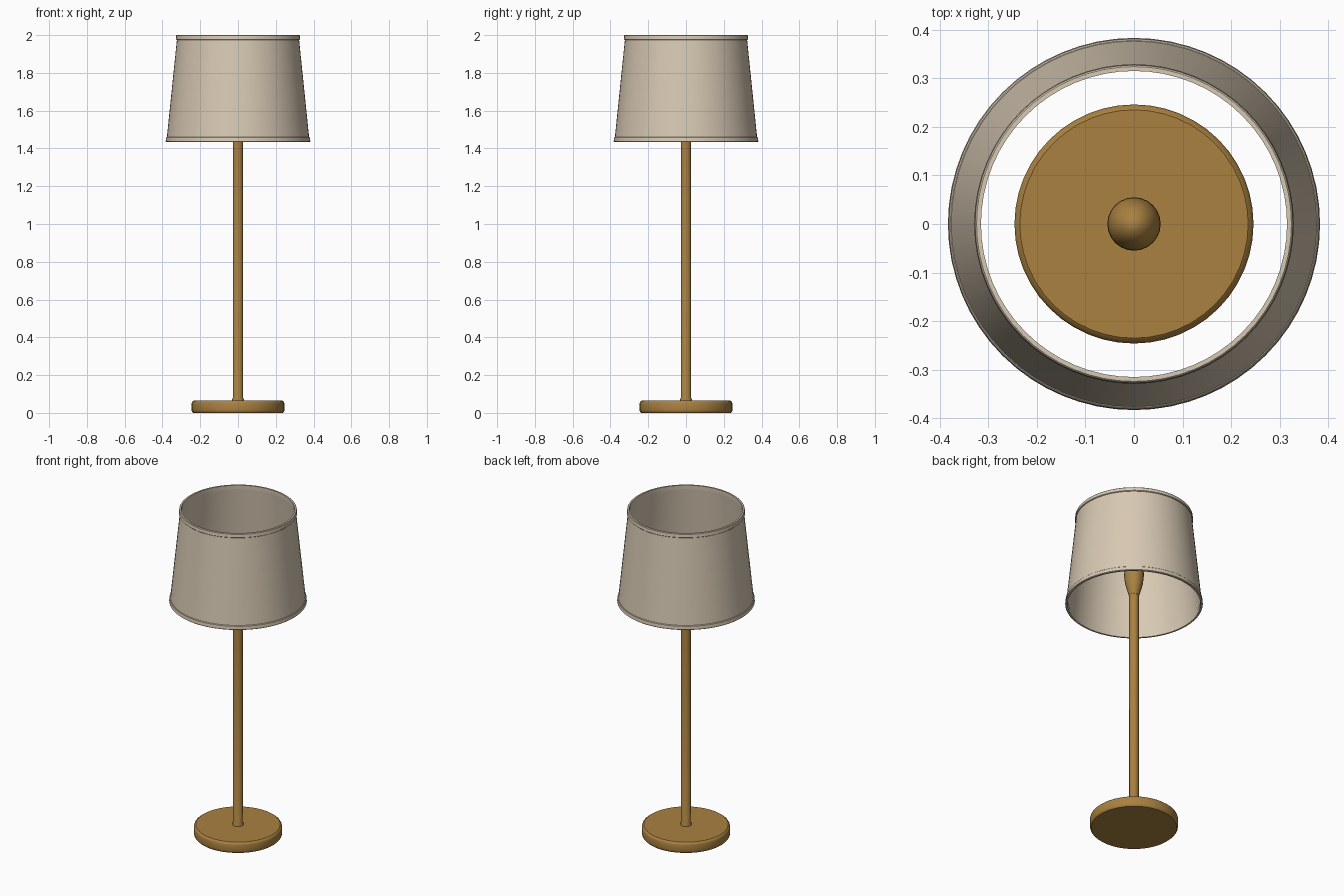
import bpy, bmesh, math

if "Cube" in bpy.data.objects:
    bpy.data.objects.remove(bpy.data.objects["Cube"])


def material(name, rgb):
    m = bpy.data.materials.new(name)
    m.diffuse_color = (*rgb, 1)
    m.use_nodes = True
    m.node_tree.nodes["Principled BSDF"].inputs["Base Color"].default_value = m.diffuse_color
    return m


def lathe(name, profile, mat, sides, closed=False):
    """Spin an (r, z) profile, listed bottom to top on the outside, about z."""
    bm = bmesh.new()
    rings = []
    for r, z in profile:
        if r == 0:
            rings.append([bm.verts.new((0, 0, z))] * sides)
        else:
            rings.append([bm.verts.new((r * math.cos(2 * math.pi * i / sides),
                                        r * math.sin(2 * math.pi * i / sides), z))
                          for i in range(sides)])
    pairs = list(zip(rings, rings[1:]))
    if closed:
        pairs.append((rings[-1], rings[0]))
    for a, b in pairs:
        for i in range(sides):
            j = (i + 1) % sides
            bm.faces.new(list(dict.fromkeys((a[i], a[j], b[j], b[i]))))
    bmesh.ops.recalc_face_normals(bm, faces=bm.faces)
    mesh = bpy.data.meshes.new(name)
    bm.to_mesh(mesh)
    bm.free()
    mesh.materials.append(mat)
    ob = bpy.data.objects.new(name, mesh)
    bpy.context.collection.objects.link(ob)
    bpy.ops.object.select_all(action='DESELECT')
    ob.select_set(True)
    bpy.context.view_layer.objects.active = ob
    bpy.ops.object.shade_smooth_by_angle(angle=math.radians(35))
    return ob


brass = material("aged_brass", (0.40, 0.22, 0.052))
linen = material("cream_linen", (0.68, 0.58, 0.45))

# Round foot with softened edges
lathe("base", [(0, 0), (0.238, 0), (0.244, 0.006), (0.246, 0.015), (0.246, 0.05),
               (0.243, 0.059), (0.235, 0.065), (0, 0.065)], brass, 48)

# Slim pole with a small collar at the foot
lathe("stem", [(0, 0.05), (0.031, 0.05), (0.031, 0.072), (0.027, 0.08),
               (0.027, 1.52), (0, 1.52)], brass, 16)

# Bulb-shaped finial inside the shade
lathe("bulb", [(0, 1.49), (0.028, 1.49), (0.040, 1.53), (0.050, 1.57), (0.055, 1.615),
               (0.054, 1.655), (0.047, 1.69), (0.035, 1.715), (0.018, 1.732),
               (0, 1.737)], brass, 24)

# Tapered open shade with a real wall thickness
lathe("shade", [(0.378, 1.445), (0.322, 1.99), (0.316, 1.99), (0.372, 1.445)],
      linen, 64, closed=True)

# Trim bands around the lower and upper rims
lathe("lower_trim", [(0.380, 1.435), (0.383, 1.438), (0.381, 1.458), (0.378, 1.461),
                     (0.368, 1.461), (0.370, 1.435)], linen, 64, closed=True)
lathe("upper_trim", [(0.326, 1.975), (0.329, 1.978), (0.327, 1.997), (0.324, 2.0),
                     (0.315, 2.0), (0.316, 1.975)], linen, 64, closed=True)
